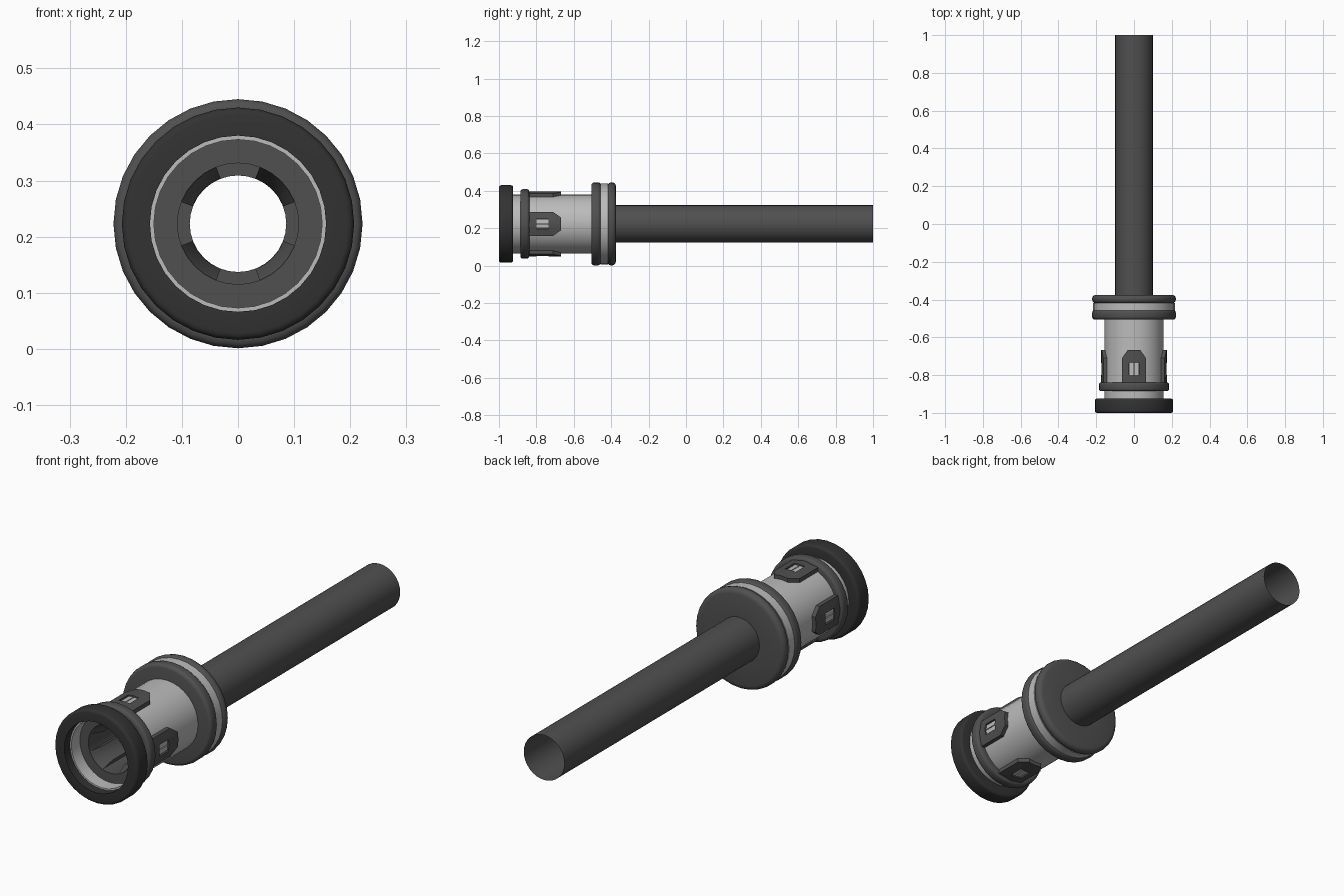
import bpy, math

if "Cube" in bpy.data.objects:
    bpy.data.objects.remove(bpy.data.objects["Cube"])

CZ = 0.223   # height of the long axis
SEG = 32


def material(name, v):
    m = bpy.data.materials.new(name)
    m.diffuse_color = (v, v, v, 1)
    m.use_nodes = True
    m.node_tree.nodes["Principled BSDF"].inputs["Base Color"].default_value = m.diffuse_color
    return m


DARK = material("dark_grey", 0.08)
BLACK = material("rubber_black", 0.032)
LIGHT = material("light_grey", 0.5)


def make(name, verts, faces, mat):
    me = bpy.data.meshes.new(name)
    me.from_pydata(verts, [], faces)
    me.materials.append(mat)
    me.polygons.foreach_set("use_smooth", [True] * len(me.polygons))
    me.set_sharp_from_angle(angle=math.radians(35))
    ob = bpy.data.objects.new(name, me)
    bpy.context.collection.objects.link(ob)
    return ob


def polar(r, y, a):
    return (r * math.sin(a), y, CZ + r * math.cos(a))


def lathe(name, profile, mat, closed=True):
    """Spin (radius, y) points round the long axis."""
    n = len(profile)
    verts = [polar(r, y, 2 * math.pi * i / SEG) for i in range(SEG) for r, y in profile]
    faces = []
    for i in range(SEG):
        j = (i + 1) % SEG
        for k in range(n if closed else n - 1):
            l = (k + 1) % n
            faces.append((i * n + k, i * n + l, j * n + l, j * n + k))
    return make(name, verts, faces, mat)


def rounded(r0, r1, y0, y1, b):
    """Ring section with rounded outer corners."""
    pts = [(r0, y0)]
    arc = [math.radians(a) for a in (0, 30, 60, 90)]
    pts += [(r1 - b + b * math.sin(a), y0 + b - b * math.cos(a)) for a in arc]
    pts += [(r1 - b + b * math.cos(a), y1 - b + b * math.sin(a)) for a in arc]
    return pts + [(r0, y1)]


# hose: open single-walled tube
lathe("hose", [(0.1, 1.0), (0.1, -0.39)], DARK, closed=False)

# body sleeve with its bore
lathe("body", [(0.157, -0.96), (0.157, -0.49), (0.1, -0.49), (0.1, -0.52),
               (0.122, -0.52), (0.122, -0.89), (0.15, -0.89), (0.15, -0.96)], LIGHT)

# front seal and retaining ring
lathe("front_seal", rounded(0.157, 0.207, -1.0, -0.924, 0.012), BLACK)
lathe("retaining_ring", rounded(0.15, 0.186, -0.885, -0.838, 0.013), DARK)

# rear flange: two dark discs and a light band
lathe("flange_front", rounded(0.1, 0.222, -0.506, -0.456, 0.015), DARK)
lathe("flange_band", [(0.1, -0.458), (0.216, -0.458), (0.216, -0.418), (0.1, -0.418)], LIGHT)
lathe("flange_rear", rounded(0.098, 0.222, -0.42, -0.375, 0.02), DARK)

# inner collar with smaller rear throat
lathe("inner_collar", [(0.155, -0.9), (0.108, -0.9), (0.108, -0.7), (0.086, -0.7),
                       (0.086, -0.68), (0.122, -0.68), (0.122, -0.88), (0.155, -0.88)], DARK)


def claw(name, mid):
    """Tapered gripping sector inside the collar."""
    n, half = 6, math.radians(24)
    section = [(0.109, -0.898), (0.0865, -0.84), (0.0865, -0.695), (0.109, -0.695)]
    verts = [polar(r, y, mid - half + 2 * half * i / n) for i in range(n + 1) for r, y in section]
    faces = [(0, 1, 2, 3), tuple(4 * n + k for k in (3, 2, 1, 0))]
    for i in range(n):
        for k in range(4):
            l = (k + 1) % 4
            faces.append((4 * i + k, 4 * i + 4 + k, 4 * i + 4 + l, 4 * i + l))
    return make(name, verts, faces, DARK)


def window_clip(name, mid):
    """Curved plate with clipped rear corners and a square window."""
    outer = [(-0.065, -0.85), (0, -0.85), (0.065, -0.85), (0.065, -0.71),
             (0.034, -0.668), (0, -0.668), (-0.034, -0.668), (-0.065, -0.71)]
    inner = [(-0.026, -0.8), (0, -0.8), (0.026, -0.8), (0.026, -0.75),
             (0.026, -0.735), (0, -0.735), (-0.026, -0.735), (-0.026, -0.75)]
    loops = [(outer, 0.15), (outer, 0.174), (inner, 0.174), (inner, 0.15)]
    verts = [polar(r, y, mid + u / r) for pts, r in loops for u, y in pts]
    faces = []
    for a in range(4):
        b = (a + 1) % 4
        for k in range(8):
            l = (k + 1) % 8
            faces.append((a * 8 + k, a * 8 + l, b * 8 + l, b * 8 + k))
    return make(name, verts, faces, DARK)


def latch_tooth(name, mid, u0, u1):
    section = [(u0, 0.15), (u0, 0.168), (u1, 0.168), (u1, 0.15)]
    verts = [polar(r, y, mid + u / r) for y in (-0.8, -0.735) for u, r in section]
    faces = [(0, 1, 2, 3), (7, 6, 5, 4)]
    faces += [(k, k + 4, (k + 1) % 4 + 4, (k + 1) % 4) for k in range(4)]
    return make(name, verts, faces, LIGHT)


# four-fold details
for i in range(4):
    a = i * math.pi / 2
    claw(f"claw_{i}", a + math.pi / 4)
    window_clip(f"window_clip_{i}", a)
    latch_tooth(f"latch_tooth_a_{i}", a, -0.023, -0.002)
    latch_tooth(f"latch_tooth_b_{i}", a, 0.002, 0.023)

# make all face directions consistent
import bmesh
for ob in bpy.context.collection.objects:
    bm = bmesh.new()
    bm.from_mesh(ob.data)
    bmesh.ops.recalc_face_normals(bm, faces=bm.faces[:])
    bm.to_mesh(ob.data)
    bm.free()
